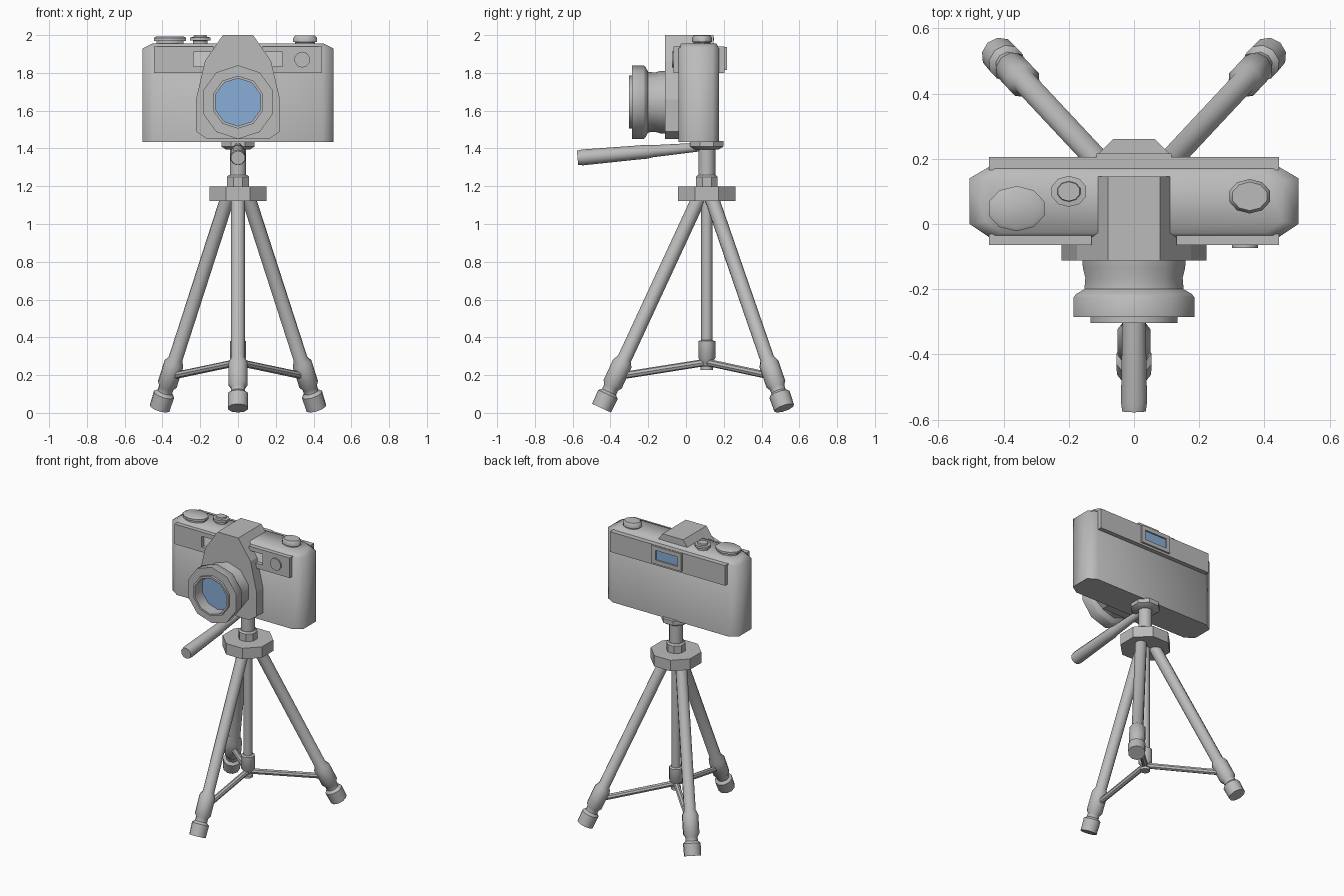
import bpy
import bmesh
from math import cos, sin, pi, radians
from mathutils import Vector

cube = bpy.data.objects.get("Cube")
if cube:
    bpy.data.objects.remove(cube, do_unlink=True)


def make_material(name, rgb):
    mat = bpy.data.materials.new(name)
    mat.use_nodes = True
    mat.diffuse_color = (*rgb, 1)
    mat.node_tree.nodes["Principled BSDF"].inputs["Base Color"].default_value = (*rgb, 1)
    return mat


GREY = make_material("light grey", (0.5, 0.5, 0.5))
BLUE = make_material("glass blue", (0.25, 0.42, 0.68))


def loft(name, rings, smooth=40, glass_end=False):
    """Skin a list of matching point rings and cap both ends."""
    bm = bmesh.new()
    loops = [[bm.verts.new(p) for p in ring] for ring in rings]
    n = len(loops[0])
    for a, b in zip(loops, loops[1:]):
        for i in range(n):
            j = (i + 1) % n
            bm.faces.new((a[i], a[j], b[j], b[i]))
    bm.faces.new(loops[0])
    bm.faces.new(loops[-1]).material_index = int(glass_end)
    bmesh.ops.recalc_face_normals(bm, faces=bm.faces)
    mesh = bpy.data.meshes.new(name)
    bm.to_mesh(mesh)
    bm.free()
    mesh.materials.append(GREY)
    if glass_end:
        mesh.materials.append(BLUE)
    obj = bpy.data.objects.new(name, mesh)
    bpy.context.collection.objects.link(obj)
    if smooth:
        bpy.ops.object.select_all(action='DESELECT')
        obj.select_set(True)
        bpy.context.view_layer.objects.active = obj
        bpy.ops.object.shade_smooth_by_angle(angle=radians(smooth))
    return obj


def turned(name, start, end, profile, sides=10, squash=1, phase=0, **kw):
    """Turn (distance, radius) pairs around the line from start to end."""
    start = Vector(start)
    axis = (Vector(end) - start).normalized()
    side = axis.cross(Vector((0, 0, 1)))
    side = side.normalized() if side.length > 0.01 else Vector((1, 0, 0))
    up = side.cross(axis)
    angles = [pi / 2 + phase + 2 * pi * i / sides for i in range(sides)]
    rings = [[start + axis * d + side * (r * cos(a)) + up * (r * squash * sin(a))
              for a in angles] for d, r in profile]
    return loft(name, rings, **kw)


def upright(name, x, y, profile, **kw):
    return turned(name, (x, y, 0), (x, y, 1), profile, **kw)


def extruded(name, outline, y0, y1):
    """Extrude an x-z outline along y."""
    return loft(name, [[(x, y, z) for x, z in outline] for y in (y0, y1)], smooth=0)


def rect(x, z0, z1):
    return [(-x, z0), (x, z0), (x, z1), (-x, z1)]


def mirrored(half):
    return half + [(-x, z) for x, z in reversed(half)]


# Camera body with chamfered ends and a softened top
right_half = [(0.445, -0.04), (0.505, 0.0), (0.505, 0.14), (0.445, 0.175)]
footprint = mirrored(right_half)
loft("camera_body", [
    [(x, y, 1.435) for x, y in footprint],
    [(x, y, 1.93) for x, y in footprint],
    [(x * 0.9, 0.0675 + (y - 0.0675) * 0.88, 1.955) for x, y in footprint]], smooth=60)

# Prism housing, running from the lens mount to the back of the top plate
extruded("prism_housing", mirrored([
    (0.165, 1.45), (0.222, 1.49), (0.222, 1.66), (0.175, 1.862), (0.08, 2.0)]), -0.112, 0.145)

# Front panels, each notched by a small window recess beside the prism
for side, label in ((1, "left"), (-1, "right")):
    notch = [(0.13, 1.8), (0.445, 1.8), (0.445, 1.94), (0.13, 1.94),
             (0.13, 1.91), (0.235, 1.91), (0.235, 1.835), (0.13, 1.835)]
    extruded(label + "_front_panel", [(x * side, z) for x, z in notch], -0.065, -0.03)
turned("front_button", (0.34, -0.06, 1.87), (0.34, -1, 1.87), [(0, 0.042), (0.014, 0.042)])

# Back panel and framed eyepiece
extruded("back_panel", rect(0.445, 1.8, 1.94), 0.165, 0.205)
outer, inner = rect(0.115, 1.815, 1.938), rect(0.085, 1.842, 1.91)
loft("eyepiece", [[(x, y, z) for x, z in shape] for shape, y in
                  ((outer, 0.17), (outer, 0.217), (inner, 0.217), (inner, 0.207))],
     smooth=0, glass_end=True)

# Lens barrel, front ring, hollow rim and glass
turned("lens", (0, 0, 1.645), (0, -1, 1.645), [
    (0.1, 0.167), (0.135, 0.165), (0.165, 0.157), (0.2, 0.16), (0.215, 0.187),
    (0.225, 0.195), (0.286, 0.195), (0.286, 0.14), (0.303, 0.14), (0.303, 0.126),
    (0.22, 0.126)], glass_end=True)

# Top dials
upright("rewind_dial", -0.36, 0.047, [(1.94, 0.075), (1.97, 0.075), (1.97, 0.09),
                                      (1.985, 0.09), (1.993, 0.075)], squash=0.77)
upright("shutter_button", -0.2, 0.1, [(1.94, 0.04), (1.97, 0.04), (1.972, 0.056),
                                      (1.988, 0.056), (1.99, 0.037), (2.0, 0.035)], squash=0.85)
upright("speed_dial", 0.355, 0.085, [(1.94, 0.055), (1.962, 0.055), (1.964, 0.066),
                                     (1.985, 0.066), (1.998, 0.055)], squash=0.8)

# Tripod head
CY = 0.11
upright("mount_plate", 0, CY, [(1.395, 0.07), (1.41, 0.095), (1.44, 0.095)],
        sides=8, phase=pi / 8)
upright("neck", 0, CY, [(1.18, 0.045), (1.42, 0.045)])
upright("neck_collar", 0, CY, [(1.19, 0.062), (1.25, 0.062), (1.26, 0.052)],
        sides=8, phase=pi / 8)
upright("tripod_head", 0, CY, [(1.122, 0.164), (1.198, 0.164)], sides=8, phase=pi / 8)

# Pan handle with a thicker grip
turned("pan_handle", (0, 0.1, 1.41), (0, -0.575, 1.35), [
    (0, 0.022), (0.28, 0.032), (0.31, 0.037), (0.36, 0.037), (0.65, 0.042), (0.677, 0.038)])

# Centre column with its brace collar
upright("centre_column", 0, CY, [(0.228, 0.032), (0.245, 0.032), (0.25, 0.022), (0.265, 0.025),
                                 (0.29, 0.045), (0.38, 0.045), (0.385, 0.03), (1.13, 0.03)])

# Legs with sleeves, rubber feet and braces
legs = {"front": ((0, 0.07, 1.14), (0, -0.447, 0.025)),
        "back_left": ((0.055, 0.135, 1.14), (0.415, 0.52, 0.025)),
        "back_right": ((-0.055, 0.135, 1.14), (-0.415, 0.52, 0.025))}
for label, (top, foot) in legs.items():
    top, foot = Vector(top), Vector(foot)
    length = (foot - top).length
    turned(label + "_leg", top, foot, [
        (0, 0.038), (length - 0.29, 0.038), (length - 0.26, 0.053), (length - 0.14, 0.053),
        (length - 0.12, 0.04), (length - 0.095, 0.04), (length - 0.08, 0.057),
        (length, 0.055)])
    hub, joint = Vector((0, CY, 0.268)), top.lerp(foot, 0.85)
    turned(label + "_brace", hub, joint, [(0, 0.019), ((joint - hub).length, 0.019)], sides=8)
